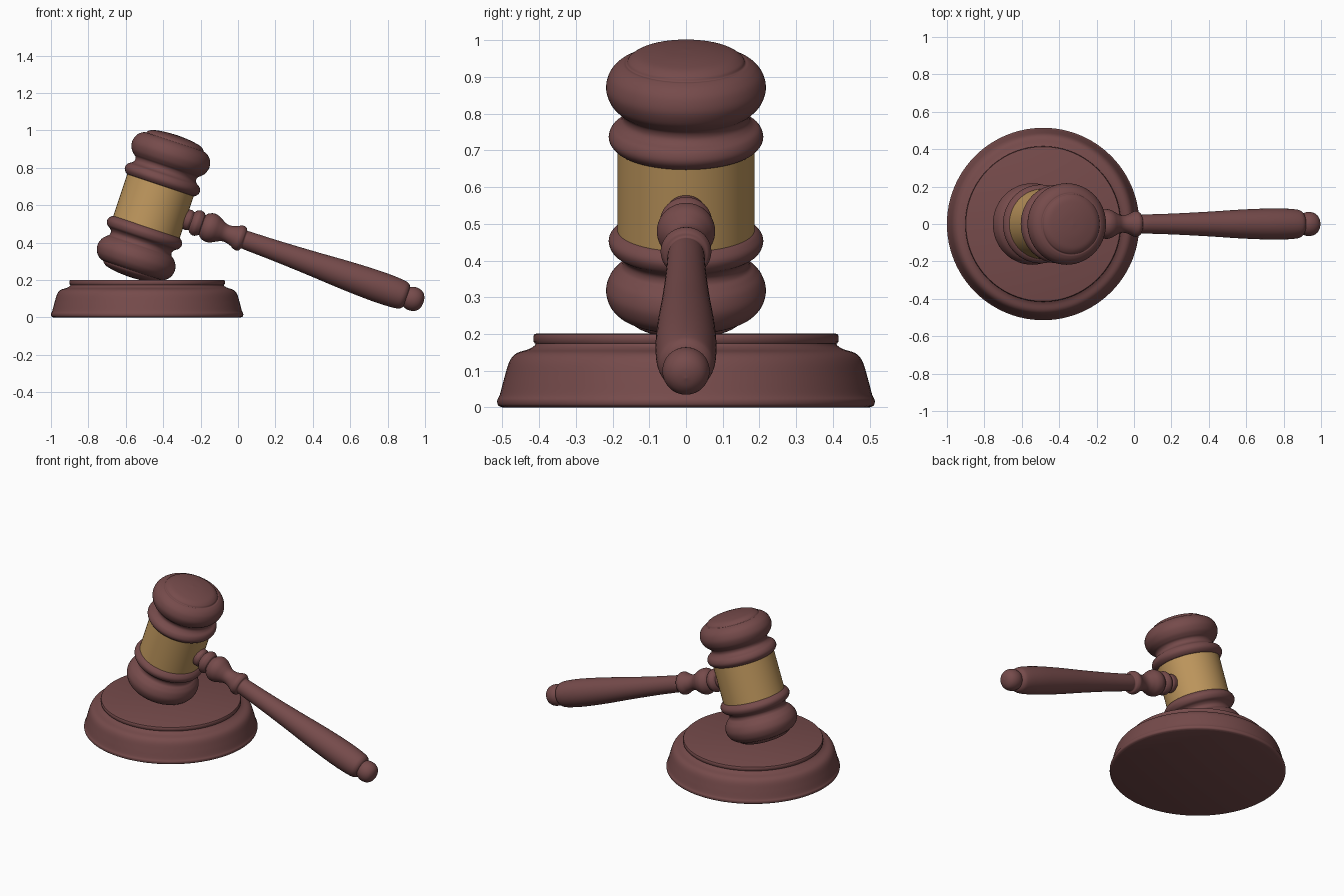
import bpy, bmesh, math
from mathutils import Matrix, Vector

cube = bpy.data.objects.get("Cube")
if cube:
    bpy.data.objects.remove(cube, do_unlink=True)


def make_material(name, rgb):
    mat = bpy.data.materials.new(name)
    mat.use_nodes = True
    mat.diffuse_color = (*rgb, 1)
    mat.node_tree.nodes["Principled BSDF"].inputs["Base Color"].default_value = (*rgb, 1)
    return mat


wood = make_material("red brown wood", (0.18, 0.07, 0.07))
brass = make_material("brass", (0.52, 0.31, 0.11))


def smooth_profile(points, steps=5):
    """Catmull-Rom curve through (radius, height) points."""
    p = [Vector(q) for q in points]
    p = [p[0]] + p + [p[-1]]
    out = []
    for a, b, c, d in zip(p, p[1:], p[2:], p[3:]):
        for i in range(steps):
            t = i / steps
            out.append(0.5 * (2 * b + (c - a) * t + (2 * a - 5 * b + 4 * c - d) * t * t
                              + (3 * b - a - 3 * c + d) * t ** 3))
    return out + [p[-1]]


def lathe(name, profile, mat, origin, axis=(0, 0, 1), segments=64):
    """Turn a profile around an axis; both ends are capped."""
    bm = bmesh.new()
    rings = []
    for r, h in profile:
        rings.append([bm.verts.new((max(r, 0.001) * math.cos(2 * math.pi * i / segments),
                                    max(r, 0.001) * math.sin(2 * math.pi * i / segments), h))
                      for i in range(segments)])
    for low, high in zip(rings, rings[1:]):
        for i in range(segments):
            j = (i + 1) % segments
            bm.faces.new((low[i], low[j], high[j], high[i]))
    bm.faces.new(rings[0])
    bm.faces.new(rings[-1])
    bmesh.ops.recalc_face_normals(bm, faces=bm.faces)
    mesh = bpy.data.meshes.new(name)
    bm.to_mesh(mesh)
    bm.free()
    mesh.materials.append(mat)
    obj = bpy.data.objects.new(name, mesh)
    bpy.context.collection.objects.link(obj)
    turn = Vector((0, 0, 1)).rotation_difference(Vector(axis)).to_matrix().to_4x4()
    obj.matrix_world = Matrix.Translation(origin) @ turn
    bpy.ops.object.select_all(action="DESELECT")
    obj.select_set(True)
    bpy.context.view_layer.objects.active = obj
    bpy.ops.object.shade_smooth_by_angle(angle=math.radians(35))
    return obj


# Sound block: flared foot and a thin raised disc
block_at = (-0.486, 0, 0)
foot = [(0.5, 0), (0.512, 0.006), (0.514, 0.02), (0.507, 0.035), (0.495, 0.08),
        (0.481, 0.125), (0.462, 0.147), (0.43, 0.158), (0.413, 0.168), (0.408, 0.178)]
lathe("block_foot", smooth_profile(foot), wood, block_at, segments=96)
disc = [(0.405, 0.172), (0.412, 0.174), (0.416, 0.18), (0.416, 0.193), (0.413, 0.199), (0.407, 0.201)]
lathe("block_disc", disc, wood, block_at, segments=96)

# Head: tilted brass band between two matching turned ends
head_at = Vector((-0.452, 0, 0.595))
tilt = math.radians(18.5)
head_axis = Vector((math.sin(tilt), 0, math.cos(tilt)))
lathe("head_band", [(0.184, -0.127), (0.187, -0.124), (0.187, 0.124), (0.184, 0.127)],
      brass, head_at, head_axis)
end = [(0.18, 0.115), (0.195, 0.122), (0.208, 0.138), (0.21, 0.155), (0.201, 0.174),
       (0.182, 0.187), (0.172, 0.202), (0.175, 0.22), (0.19, 0.233), (0.208, 0.255),
       (0.218, 0.29), (0.21, 0.325), (0.192, 0.348), (0.172, 0.36), (0.162, 0.362),
       (0.155, 0.372), (0.135, 0.384), (0.105, 0.391), (0.06, 0.397), (0, 0.4)]
for name, direction in (("head_top", head_axis), ("head_bottom", -head_axis)):
    lathe(name, smooth_profile(end), wood, head_at, direction)

# Handle: beads at the head, a collar, then a swelling grip
handle_at = Vector((-0.26, 0, 0.519))
handle_axis = Vector((1.204, 0, -0.423)).normalized()
grip = [(0.05, -0.06), (0.055, -0.02), (0.056, 0.0), (0.05, 0.012), (0.062, 0.022),
        (0.071, 0.042), (0.064, 0.064), (0.056, 0.073), (0.068, 0.085), (0.079, 0.112),
        (0.076, 0.14), (0.062, 0.168), (0.049, 0.195), (0.047, 0.22), (0.055, 0.25),
        (0.066, 0.272), (0.069, 0.288), (0.062, 0.304), (0.05, 0.312), (0.051, 0.34),
        (0.056, 0.5), (0.066, 0.7), (0.077, 0.88), (0.083, 1.04), (0.082, 1.14),
        (0.077, 1.2), (0.068, 1.222), (0.055, 1.232)]
lathe("handle_grip", smooth_profile(grip), wood, handle_at, handle_axis, 48)
knob = [(0.048, 1.222), (0.057, 1.235), (0.064, 1.258), (0.062, 1.285),
        (0.05, 1.308), (0.028, 1.322), (0, 1.327)]
lathe("handle_knob", smooth_profile(knob), wood, handle_at, handle_axis, 48)
